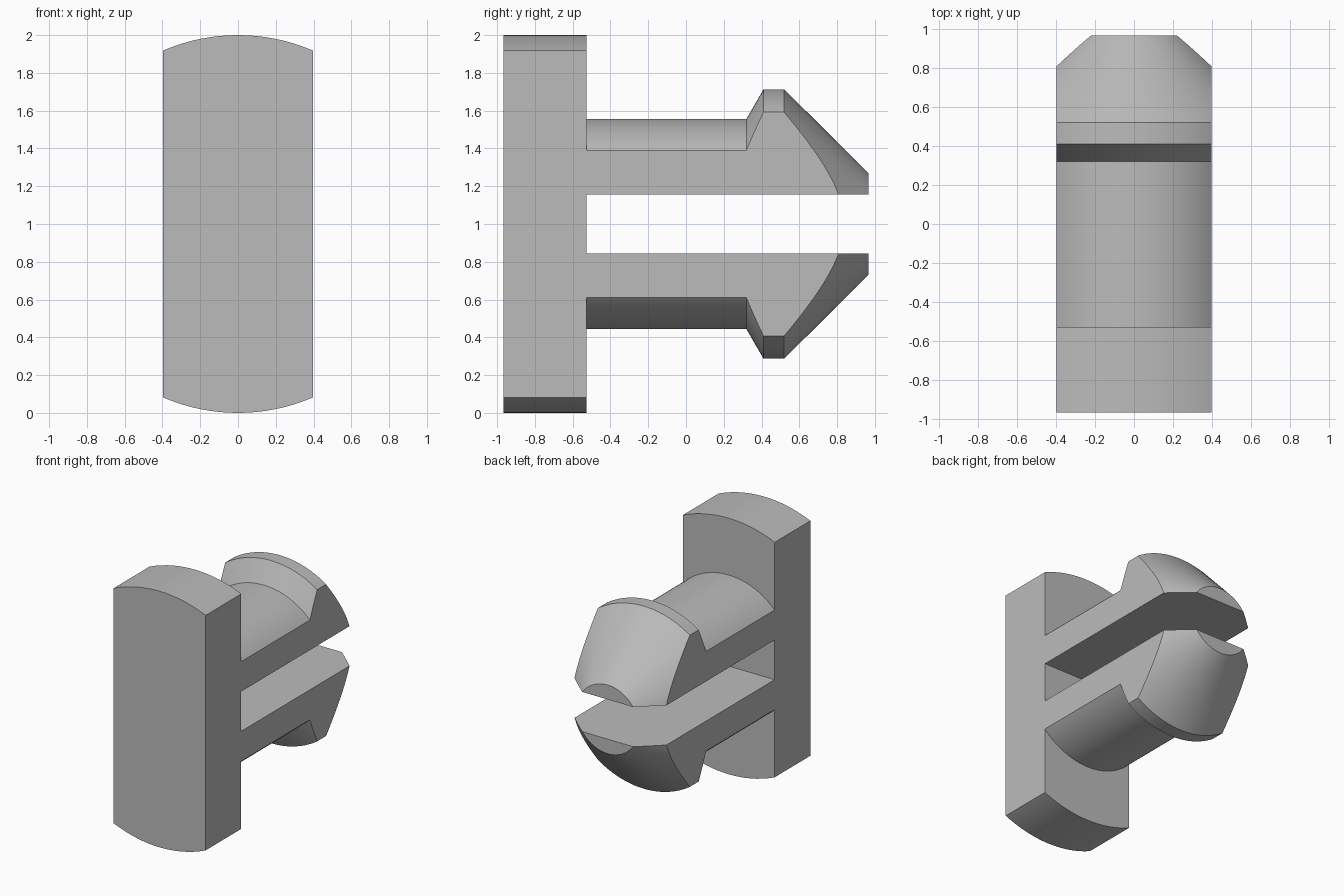
import bpy, bmesh, math
from mathutils import Matrix, Vector

cube = bpy.data.objects.get("Cube")
if cube:
    bpy.data.objects.remove(cube, do_unlink=True)

HALF_WIDTH = 0.397
SLOT_HALF = 0.155
HEAD_BACK = -0.527
FRONT, BACK = -0.967, 0.967

grey = bpy.data.materials.new("plain grey")
grey.use_nodes = True
colour = (0.5, 0.5, 0.5, 1)
grey.diffuse_color = colour
grey.node_tree.nodes["Principled BSDF"].inputs["Base Color"].default_value = colour


def new_object(name, bm):
    mesh = bpy.data.meshes.new(name)
    bm.to_mesh(mesh)
    bm.free()
    mesh.materials.append(grey)
    obj = bpy.data.objects.new(name, mesh)
    bpy.context.collection.objects.link(obj)
    return obj


def box(name, low, high):
    low, high = Vector(low), Vector(high)
    bm = bmesh.new()
    bmesh.ops.create_cube(bm, size=1, matrix=Matrix.Translation((low + high) / 2)
                          @ Matrix.Diagonal((*(high - low), 1)))
    return new_object(name, bm)


def cut(obj, cutter, operation):
    mod = obj.modifiers.new("cut", 'BOOLEAN')
    mod.operation, mod.solver, mod.object = operation, 'EXACT', cutter
    bpy.context.view_layer.objects.active = obj
    bpy.ops.object.modifier_apply(modifier=mod.name)
    bpy.data.objects.remove(cutter, do_unlink=True)


# Round head, shaft and barbed tip turned about the y axis: (y, radius)
profile = [(FRONT, 0), (FRONT, 1), (HEAD_BACK, 1), (HEAD_BACK, 0.556),
           (0.32, 0.556), (0.41, 0.713), (0.52, 0.713), (BACK, 0.268), (BACK, 0)]
bm = bmesh.new()
verts = [bm.verts.new((0, y, 1 + r)) for y, r in profile]
edges = [bm.edges.new(pair) for pair in zip(verts, verts[1:])]
bmesh.ops.spin(bm, geom=verts + edges, cent=(0, 0, 1), axis=(0, 1, 0),
               angle=math.tau, steps=128)
bmesh.ops.remove_doubles(bm, verts=bm.verts, dist=0.0005)
bmesh.ops.recalc_face_normals(bm, faces=bm.faces)
clip = new_object("split_snap_pin", bm)

# Flat sides, then the slot that splits the shaft into two prongs
cut(clip, box("side_trim", (-HALF_WIDTH, -2, -1), (HALF_WIDTH, 2, 3)), 'INTERSECT')
cut(clip, box("slot", (-1, HEAD_BACK, 1 - SLOT_HALF), (1, 2, 1 + SLOT_HALF)), 'DIFFERENCE')

# Tidy flat areas and keep the turned surfaces smooth
bm = bmesh.new()
bm.from_mesh(clip.data)
bmesh.ops.remove_doubles(bm, verts=bm.verts, dist=0.0001)
bmesh.ops.dissolve_limit(bm, angle_limit=0.005, verts=bm.verts, edges=bm.edges)
bm.to_mesh(clip.data)
bm.free()
bpy.ops.object.select_all(action='DESELECT')
clip.select_set(True)
bpy.context.view_layer.objects.active = clip
bpy.ops.object.shade_smooth_by_angle(angle=math.radians(20))
